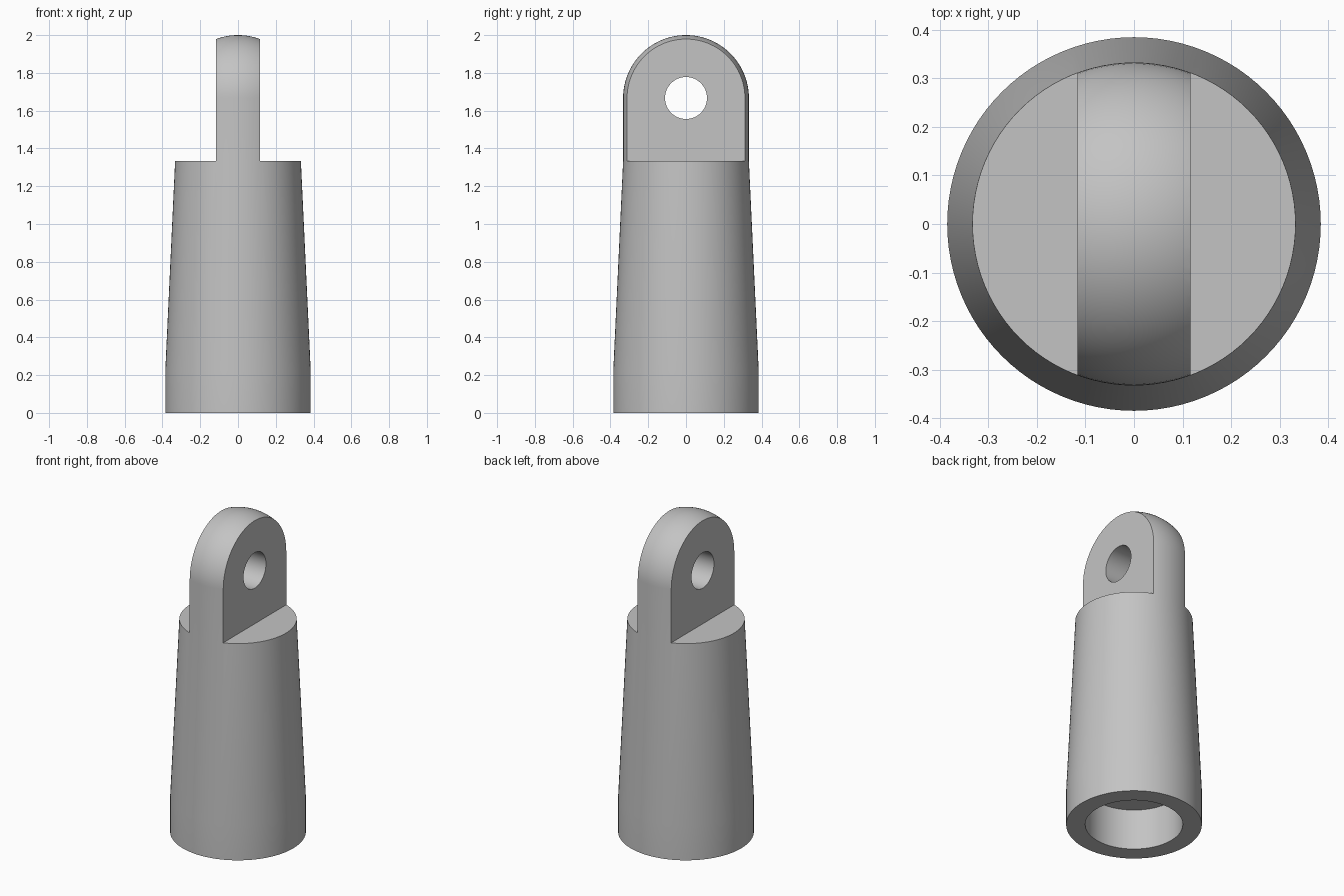
import bpy, bmesh, math
from mathutils import Matrix

old = bpy.data.objects.get("Cube")
if old:
    bpy.data.objects.remove(old, do_unlink=True)

SEGMENTS = 96
TOP_R = 0.333      # radius of the neck and dome
SHOULDER_Z = 1.333
EYE_Z = 1.667      # centre of dome and pin hole
TAB_HALF = 0.116

grey = bpy.data.materials.new("plain grey")
grey.use_nodes = True
colour = (0.55, 0.55, 0.55, 1)
grey.diffuse_color = colour
grey.node_tree.nodes["Principled BSDF"].inputs["Base Color"].default_value = colour


def make_object(name, bm):
    bmesh.ops.recalc_face_normals(bm, faces=bm.faces)
    mesh = bpy.data.meshes.new(name)
    bm.to_mesh(mesh)
    bm.free()
    mesh.materials.append(grey)
    obj = bpy.data.objects.new(name, mesh)
    bpy.context.collection.objects.link(obj)
    return obj


def revolve(name, profile):
    bm = bmesh.new()
    verts = [bm.verts.new((r, 0, z)) for r, z in profile]
    edges = [bm.edges.new(pair) for pair in zip(verts, verts[1:])]
    bmesh.ops.spin(bm, geom=verts + edges, cent=(0, 0, 0), axis=(0, 0, 1),
                   angle=math.tau, steps=SEGMENTS, use_duplicate=False)
    bmesh.ops.remove_doubles(bm, verts=bm.verts, dist=1e-5)
    return make_object(name, bm)


def cut(target, cutter):
    cutter.hide_render = True
    mod = target.modifiers.new("cut", 'BOOLEAN')
    mod.operation = 'DIFFERENCE'
    mod.solver = 'EXACT'
    mod.object = cutter
    bpy.context.view_layer.objects.active = target
    bpy.ops.object.modifier_apply(modifier=mod.name)
    bpy.data.objects.remove(cutter, do_unlink=True)


# Tapered body with blind socket below and domed top
steps = 24
dome = [(TOP_R * math.cos(a), EYE_Z + TOP_R * math.sin(a))
        for a in (math.pi / 2 * i / steps for i in range(steps))]
body = revolve("rod_end_body", [(0, 0.255), (0.277, 0.255), (0.277, 0),
                                (0.385, 0), (0.385, 0.222), (TOP_R, SHOULDER_Z)]
               + dome + [(0, 2.0)])

# Shoulders cut away on both sides to leave the flat tab
for side in (-1, 1):
    bm = bmesh.new()
    bmesh.ops.create_cube(bm, size=1, matrix=Matrix.Translation(
        (side * (TAB_HALF + 0.5), 0, SHOULDER_Z + 0.5)))
    cut(body, make_object("shoulder_cutter", bm))

# Pin hole through the tab
bm = bmesh.new()
bmesh.ops.create_cone(bm, cap_ends=True, segments=64, radius1=0.111, radius2=0.111,
                      depth=1, matrix=Matrix.Translation((0, 0, EYE_Z))
                      @ Matrix.Rotation(math.pi / 2, 4, 'Y'))
cut(body, make_object("pin_hole_cutter", bm))

# Smooth round surfaces, keep the machined edges crisp
bpy.ops.object.select_all(action='DESELECT')
body.select_set(True)
bpy.context.view_layer.objects.active = body
bpy.ops.object.shade_smooth_by_angle(angle=math.radians(30))
